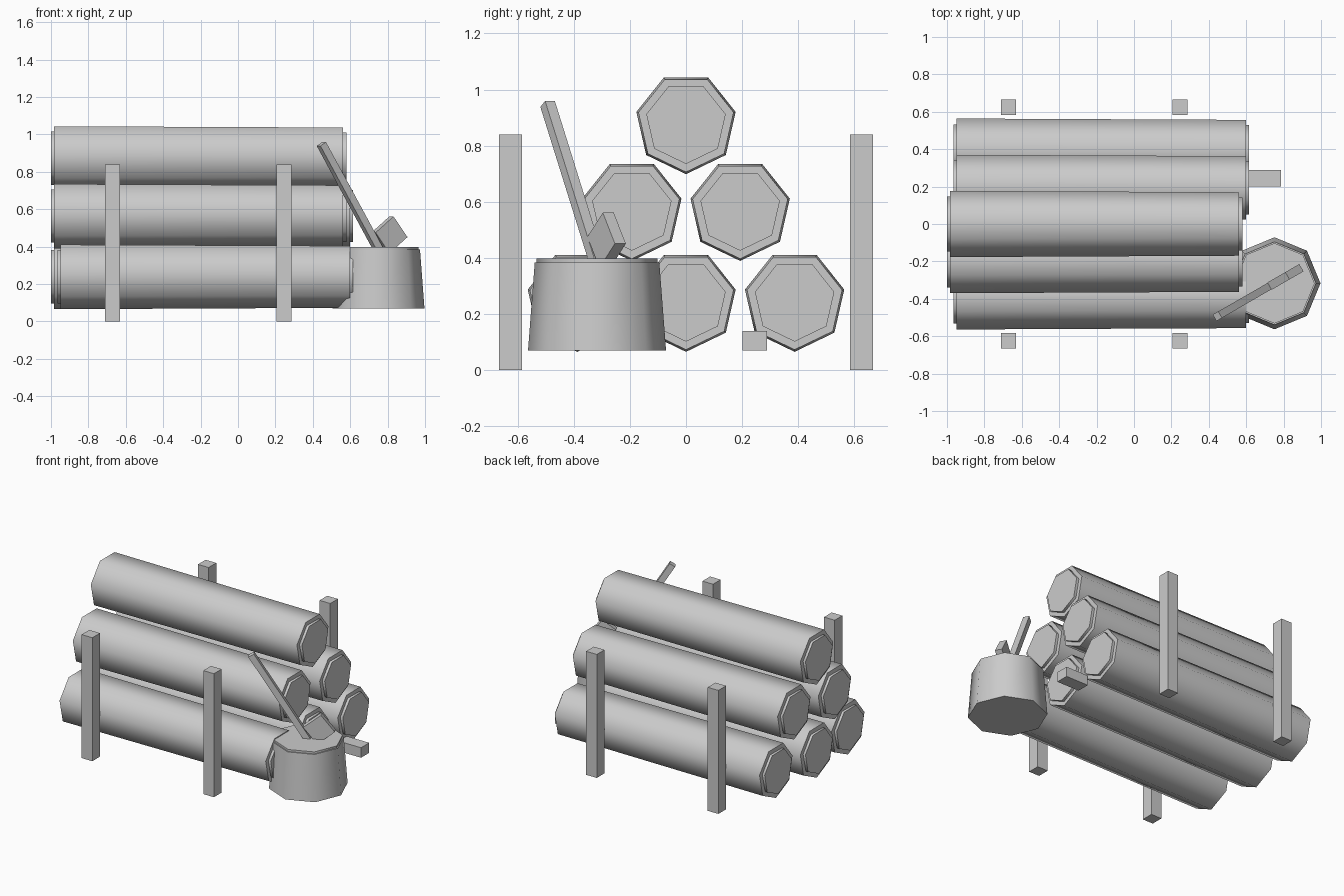
import bpy, bmesh
from math import radians, pi, cos, sin
from mathutils import Matrix, Vector

cube = bpy.data.objects.get("Cube")
if cube:
    bpy.data.objects.remove(cube, do_unlink=True)

grey = bpy.data.materials.new("plain_grey")
grey.use_nodes = True
colour = (0.6, 0.6, 0.6, 1)
grey.diffuse_color = colour
grey.node_tree.nodes["Principled BSDF"].inputs["Base Color"].default_value = colour


def finish(name, bm, matrix, smooth=False):
    """Turn a bmesh into a placed object with the shared material."""
    bmesh.ops.recalc_face_normals(bm, faces=bm.faces)
    mesh = bpy.data.meshes.new(name)
    bm.to_mesh(mesh)
    bm.free()
    obj = bpy.data.objects.new(name, mesh)
    bpy.context.collection.objects.link(obj)
    mesh.materials.append(grey)
    mesh.transform(matrix)
    if smooth:
        bpy.ops.object.select_all(action='DESELECT')
        obj.select_set(True)
        bpy.context.view_layer.objects.active = obj
        bpy.ops.object.shade_smooth_by_angle(angle=radians(60))
    return obj


def turned(name, profile, sides, phase, matrix):
    """Closed many-sided solid from (height, radius) steps along local z."""
    bm = bmesh.new()
    rings = []
    for h, r in profile:
        angles = [phase + 2 * pi * i / sides for i in range(sides)]
        rings.append([bm.verts.new((r * cos(a), r * sin(a), h)) for a in angles])
    for low, high in zip(rings, rings[1:]):
        for i in range(sides):
            j = (i + 1) % sides
            bm.faces.new((low[i], low[j], high[j], high[i]))
    bm.faces.new(rings[0])
    bm.faces.new(rings[-1])
    return finish(name, bm, matrix, True)


def box(name, size, matrix):
    bm = bmesh.new()
    bmesh.ops.create_cube(bm, size=1)
    bmesh.ops.scale(bm, vec=size, verts=bm.verts)
    return finish(name, bm, matrix)


# Stacked logs: tapered bark with a smaller raised cut face at each end
log_profile = [(-0.79, 0.15), (-0.773, 0.15), (-0.773, 0.1815),
               (0.773, 0.174), (0.773, 0.145), (0.791, 0.145)]
along_x = Matrix(((0, 0, 1), (1, 0, 0), (0, 1, 0))).to_4x4()
near, far = -0.211, -0.175
centre_z = (0.247, 0.571, 0.88)
stack = [("bottom_front", -0.387, 0, far), ("bottom_middle", 0, 0, near),
         ("bottom_back", 0.387, 0, far), ("middle_front", -0.193, 1, near),
         ("middle_back", 0.193, 1, far), ("top", 0, 2, near)]
for label, y, row, x in stack:
    turned(label + "_log", log_profile, 7, -pi / 2,
           Matrix.Translation((x, y, centre_z[row])) @ along_x)

# Upright stakes
for x, x_name in ((-0.67, "right"), (0.245, "left")):
    for y, y_name in ((-0.625, "front"), (0.625, "back")):
        box(f"{y_name}_{x_name}_stake", (0.08, 0.082, 0.84),
            Matrix.Translation((x, y, 0.42)))

# Chopping stump
stump = Vector((0.751, -0.317, 0))
turned("chopping_stump", [(0.07, 0.246), (0.384, 0.222), (0.384, 0.215), (0.398, 0.215)],
       8, 0, Matrix.Translation(stump))

# Axe leaning in an upright plane through the stump centre
axe_plane = Matrix.Translation(stump) @ Matrix.Rotation(radians(30), 4, 'Z')


def axe_part(name, size, s, z, tilt):
    box(name, size, axe_plane @ Matrix.Translation((s, 0, z))
        @ Matrix.Rotation(radians(-tilt), 4, 'Y'))


axe_part("axe_handle", (0.04, 0.04, 0.7), -0.167, 0.652, 32)
axe_part("axe_head", (0.14, 0.045, 0.14), 0.068, 0.463, 38)

# Loose split piece of wood
box("wood_offcut", (0.17, 0.088, 0.068), Matrix.Translation((0.7, 0.245, 0.105)))
